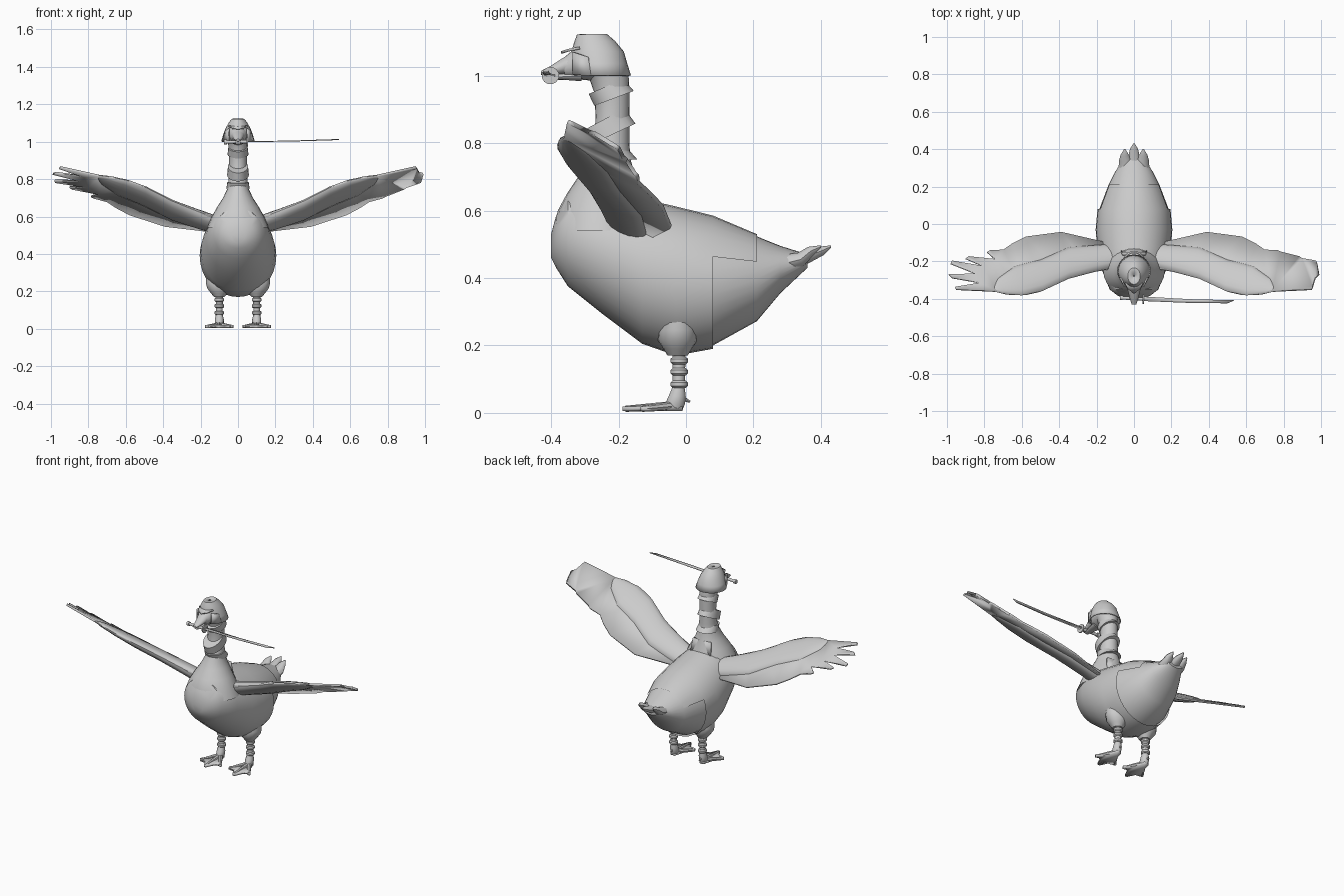
import bpy, bmesh, math
from mathutils import Vector as V

grey = bpy.data.materials.new("plain_grey")
grey.diffuse_color = (0.6, 0.6, 0.6, 1)


def finish(name, bm, thick=0, angle=40):
    bmesh.ops.recalc_face_normals(bm, faces=bm.faces)
    me = bpy.data.meshes.new(name)
    bm.to_mesh(me)
    bm.free()
    me.materials.append(grey)
    ob = bpy.data.objects.new(name, me)
    bpy.context.collection.objects.link(ob)
    bpy.ops.object.select_all(action='DESELECT')
    ob.select_set(True)
    bpy.context.view_layer.objects.active = ob
    if thick:
        m = ob.modifiers.new("thickness", 'SOLIDIFY')
        m.thickness, m.offset = thick, 0
    bpy.ops.object.shade_smooth_by_angle(angle=math.radians(angle))
    return ob


def loft(name, rings, n=24, caps=True, keep=None, thick=0, angle=40):
    """Skin of ellipses; each ring is (centre, half axis, half axis)."""
    bm = bmesh.new()
    rows = []
    for c, u, v in rings:
        ang = [2 * math.pi * i / n for i in range(n)]
        rows.append([bm.verts.new(V(c) + V(u) * math.cos(a) + V(v) * math.sin(a)) for a in ang])
    for a, b in zip(rows, rows[1:]):
        for i in range(n):
            j = (i + 1) % n
            bm.faces.new((a[i], a[j], b[j], b[i]))
    if caps:
        bm.faces.new(rows[0])
        bm.faces.new(rows[-1])
    if keep:
        drop = [f for f in bm.faces if not keep(f.calc_center_median())]
        bmesh.ops.delete(bm, geom=drop, context='FACES')
    return finish(name, bm, thick, angle)


def plate(name, pts, thick):
    bm = bmesh.new()
    f = bm.faces.new([bm.verts.new(p) for p in pts])
    bmesh.ops.triangulate(bm, faces=[f])
    return finish(name, bm, thick)


def rod(name, a, b, ra, rb=None, n=12):
    a, b = V(a), V(b)
    d = (b - a).normalized()
    u = d.orthogonal().normalized()
    w = d.cross(u)
    rb = ra if rb is None else rb
    return loft(name, [(a, u * ra, w * ra), (b, u * rb, w * rb)], n)


# body: cross-sections along y (y, low z, high z, half width)
sections = [(-.40, .46, .53, .035), (-.385, .43, .585, .085), (-.35, .375, .645, .13),
            (-.25, .295, .66, .17), (-.13, .205, .635, .197), (-.03, .17, .612, .205),
            (.08, .19, .585, .195), (.21, .265, .53, .143), (.28, .355, .495, .1),
            (.36, .43, .47, .05)]


def body_rings(rows, s=1.0):
    return [((0, y, (lo + hi) / 2), (w * s, 0, 0), (0, 0, (hi - lo) / 2 * s)) for y, lo, hi, w in rows]


loft("body", body_rings(sections[:5], .97) + body_rings(sections[5:8], .95) + body_rings(sections[8:]), 32)
# front shell, with only its upper half reaching over the rump
loft("body_shell", body_rings(sections[:8]), 32, keep=lambda c: c.y < .09 or c.z > .445)

# tail feathers
for x, tip in ((-.045, .40), (0, .43), (.045, .40)):
    loft("tail_feather", [((x * .7, .24, .43), (.055, 0, 0), (0, 0, .04)),
                          ((x, .34, .455), (.035, 0, 0), (0, -.01, .02)),
                          ((x * 1.1, tip - .03, .48), (.022, 0, 0), (0, -.008, .013)),
                          ((x * 1.1, tip, .493), (.004, 0, 0), (0, 0, .004))], 10)

# neck: (y, z, half depth, half width)
loft("neck", [((0, y, z), (w, 0, 0), (0, d, 0)) for y, z, d, w in
              [(-.25, .54, .14, .165), (-.25, .60, .13, .14), (-.245, .65, .108, .112),
               (-.235, .70, .085, .08), (-.228, .75, .064, .056), (-.22, .80, .052, .05),
               (-.218, .88, .05, .047), (-.22, .95, .052, .047), (-.23, 1.0, .06, .055),
               (-.25, 1.04, .07, .06)]], 24)


# tilted neck bands: (y, z, height, half depth, half width, rise to the back)
for y, z, h, d, w, t in [(-.225, .95, .035, .055, .054, .022), (-.236, .845, .045, .07, .056, .035),
                         (-.222, .765, .035, .062, .060, .004)]:
    loft("neck_band", [((0, y - .012 * k, z + h * k / 2), (w * (1 - .04 * k), 0, 0),
                        (0, d * (1 - .06 * k), t)) for k in (-1, 0, 1)], 20)
# collar flap behind the neck base
plate("collar_flap", [(-.06, -.16, .70), (.06, -.16, .70), (.07, -.15, .62), (-.07, -.15, .62)], .015)

# head and beak
loft("head", [((0, y, z), (w, 0, 0), (0, 0, h)) for y, z, w, h in
              [(-.19, 1.03, .03, .03), (-.22, 1.035, .055, .045), (-.28, 1.04, .06, .055),
               (-.33, 1.035, .045, .045), (-.36, 1.025, .03, .03)]], 20)
loft("upper_beak", [((0, y, z), (w, 0, 0), (0, 0, h)) for y, z, w, h in
                    [(-.32, 1.035, .042, .038), (-.36, 1.03, .032, .026),
                     (-.40, 1.016, .022, .014), (-.43, 1.008, .012, .006)]], 14)
loft("lower_beak", [((0, y, z), (w, 0, 0), (0, 0, h)) for y, z, w, h in
                    [(-.31, .998, .035, .015), (-.36, .997, .026, .01), (-.415, .993, .014, .006)]], 14)

# helmet, open below, with a brow peak
loft("helmet", [((0, y, z), (w, 0, 0), (0, d, 0)) for y, z, w, d in
                [(-.25, 1.0, .087, .084), (-.257, 1.035, .077, .08), (-.262, 1.07, .064, .075),
                 (-.27, 1.10, .047, .058), (-.278, 1.12, .032, .043), (-.278, 1.1205, .002, .002)]],
     24, caps=False, thick=.006)
plate("helmet_peak", [(-.05, -.315, 1.082), (.05, -.315, 1.082), (.03, -.35, 1.075),
                      (0, -.37, 1.068), (-.03, -.35, 1.075)], .008)
for s in (-1, 1):
    plate("cheek_guard", [(s * .07, -.29, 1.055), (s * .05, -.335, 1.07),
                          (s * .05, -.335, 1.004), (s * .08, -.28, 1.0)], .008)

# sword held crosswise in the beak
rod("sword_grip", (-.065, -.395, .998), (.05, -.402, 1.0), .009)
rod("sword_pommel", (-.075, -.394, .998), (-.06, -.395, .998), .013)
rod("sword_guard", (.046, -.402, 1.0), (.053, -.402, 1.0), .026)
plate("sword_blade", [(.05, -.388, 1.0), (.3, -.402, 1.004), (.54, -.408, 1.012), (.5, -.424, 1.01),
                      (.3, -.422, 1.004), (.05, -.412, 1.0)], .005)

# wings lie on one slanted plane
outline = [(.13, -.24), (.22, -.255), (.35, -.29), (.5, -.36), (.58, -.378), (.68, -.375), (.74, -.36),
           (.95, -.35), (.955, -.338), (.82, -.315), (.97, -.288), (.99, -.27), (.84, -.268),
           (.98, -.212), (.975, -.198), (.80, -.228), (.90, -.185), (.885, -.175), (.74, -.19),
           (.785, -.15), (.77, -.142), (.70, -.14), (.65, -.105), (.58, -.07), (.39, -.045), (.13, -.105)]
arm = [((.12, -.235), (.12, -.11), .04), ((.22, -.258), (.22, -.115), .036),
       ((.35, -.293), (.35, -.125), .032), ((.49, -.358), (.50, -.19), .028),
       ((.60, -.382), (.64, -.225), .022), ((.70, -.372), (.73, -.29), .014),
       ((.745, -.362), (.755, -.335), .005)]
normal = V((-.25, .57, 1)).normalized()


def on_wing(p, s):
    return V((s * p[0], p[1], .68 + .25 * (p[0] - .35) - .57 * (p[1] + .29)))


for s in (-1, 1):
    plate("wing_feathers", [on_wing(p, s) for p in outline], .012)
    up = V((s * normal.x, normal.y, normal.z))
    loft("wing_arm", [((on_wing(a, s) + on_wing(b, s)) / 2, (on_wing(a, s) - on_wing(b, s)) / 2, up * t)
                      for a, b, t in arm], 16)

# legs and webbed feet
web = [(-.014, .0), (-.03, -.06), (-.076, -.125), (-.07, -.135), (-.05, -.128), (-.028, -.142),
       (-.007, -.188), (.007, -.188), (.028, -.142), (.05, -.128), (.07, -.135), (.076, -.125),
       (.03, -.06), (.014, .0)]
for s in (-1, 1):
    x = s * .1
    loft("thigh", [((x, -.025, z), (w, 0, 0), (0, d, 0)) for z, w, d in
                   [(.30, .07, .05), (.245, .072, .06), (.215, .064, .058), (.19, .045, .042), (.17, .028, .03)]], 16)
    rod("shin", (x, -.02, .18), (x, -.022, .07), .02, .018)
    for z in (.155, .122, .085):
        loft("leg_ring", [((x, -.02, z + k * .011), (r, 0, 0), (0, r, 0))
                          for k, r in ((-1, .02), (-.5, .026), (.5, .026), (1, .02))], 14)
    loft("ankle", [((x, y, z), (w, 0, 0), (0, d, 0)) for y, z, w, d in
                   [(-.022, .078, .018, .018), (-.026, .05, .024, .026), (-.032, .028, .024, .03),
                    (-.036, .008, .018, .026)]], 14)
    rod("back_toe", (x, -.015, .045), (x, .012, .033), .009, .003, 8)
    plate("foot_web", [(x + a, b - .01 * (b > -.1), .012) for a, b in web], .014)
    for dx, y in ((-.066, -.13), (0, -.18), (.066, -.13)):
        rod("front_toe", (x, -.03, .022), (x + dx, y, .012), .014, .009, 8)
